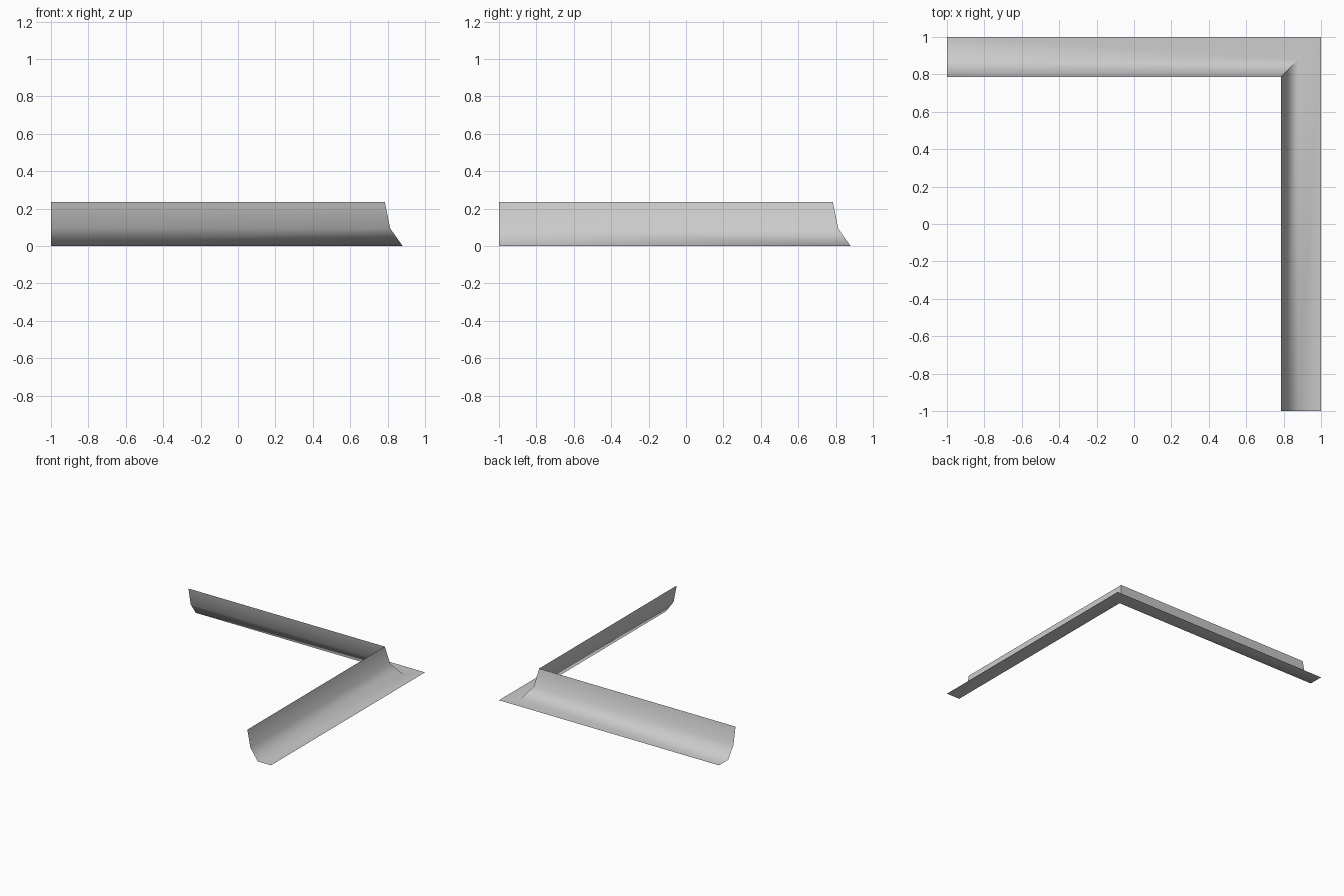
import bpy
import bmesh
from math import radians
from mathutils import Vector

cube = bpy.data.objects.get("Cube")
if cube:
    bpy.data.objects.remove(cube, do_unlink=True)

# Plain grey sheet metal
grey = bpy.data.materials.new("light_grey")
grey.use_nodes = True
colour = (0.6, 0.6, 0.6, 1)
grey.diffuse_color = colour
grey.node_tree.nodes["Principled BSDF"].inputs["Base Color"].default_value = colour

# Profile as (distance in from the outer edge, height): flat flange, then upturn
profile = [(0, 0), (0.12, 0), (0.187, 0.095), (0.215, 0.236)]

# Outer path with inward directions; the diagonal one makes the mitred corner
path = [((-1, 1), (0, -1)), ((1, 1), (-1, -1)), ((1, -1), (-1, 0))]


def sweep(name, path, profile, material):
    """Sweep an open profile along a mitred path as a single sheet."""
    bm = bmesh.new()
    rows = []
    for point, inward in path:
        p, n = Vector(point), Vector(inward)
        rows.append([bm.verts.new((*(p + n * d), z)) for d, z in profile])
    for r, s in zip(rows, rows[1:]):
        for j in range(len(profile) - 1):
            bm.faces.new((r[j], r[j + 1], s[j + 1], s[j]))
    mesh = bpy.data.meshes.new(name)
    bm.to_mesh(mesh)
    bm.free()
    mesh.materials.append(material)
    obj = bpy.data.objects.new(name, mesh)
    bpy.context.collection.objects.link(obj)
    return obj


# Corner trim: smooth across the profile, sharp at the mitre
trim = sweep("corner_trim", path, profile, grey)
bpy.ops.object.select_all(action="DESELECT")
trim.select_set(True)
bpy.context.view_layer.objects.active = trim
bpy.ops.object.shade_smooth_by_angle(angle=radians(60))
